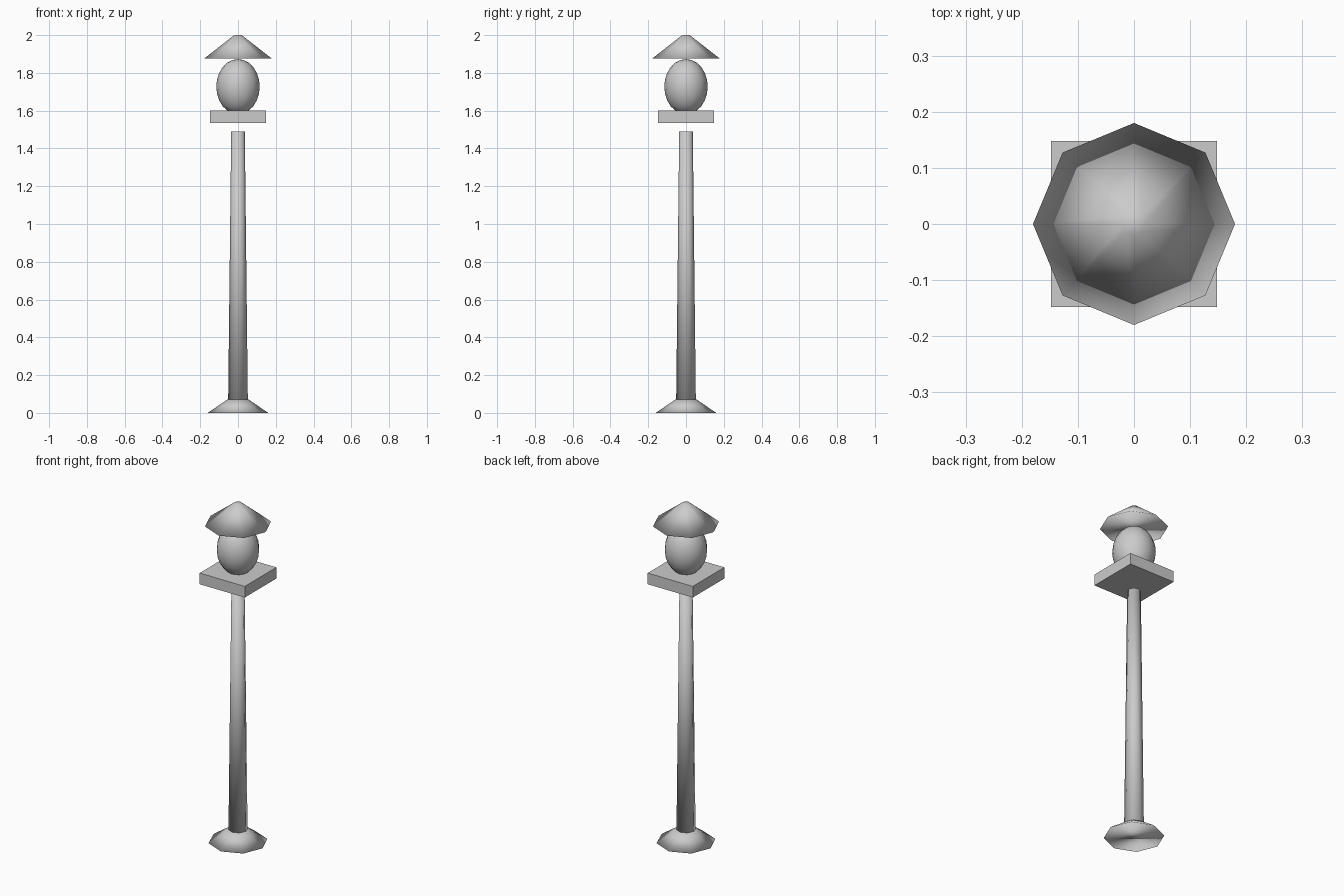
import bpy

if "Cube" in bpy.data.objects:
    bpy.data.objects.remove(bpy.data.objects["Cube"])


def taper(name, r_low, r_high, z_low, z_high, sides=8):
    """Closed, fully smooth-shaded tapered cylinder between two heights."""
    bpy.ops.mesh.primitive_cone_add(
        vertices=sides, radius1=r_low, radius2=r_high,
        depth=z_high - z_low, location=(0, 0, (z_low + z_high) / 2))
    ob = bpy.context.object
    ob.name = name
    bpy.ops.object.shade_smooth()
    return ob


# foot, post and roof share the same eight-sided tapered shape
taper("base_foot", 0.16, 0.055, 0.0, 0.072)
taper("post", 0.052, 0.036, 0.07, 1.49)
taper("lamp_roof", 0.18, 0.02, 1.875, 2.0)

# square plate floating just above the post
bpy.ops.mesh.primitive_cube_add(size=1, location=(0, 0, 1.569))
plate = bpy.context.object
plate.name = "lamp_plate"
plate.scale = (0.295, 0.295, 0.066)

# egg-shaped globe, its lower end sunk into the plate
bpy.ops.mesh.primitive_uv_sphere_add(segments=16, ring_count=12, radius=1,
                                     location=(0, 0, 1.727))
globe = bpy.context.object
globe.name = "lamp_globe"
globe.scale = (0.115, 0.115, 0.146)
bpy.ops.object.shade_smooth()
